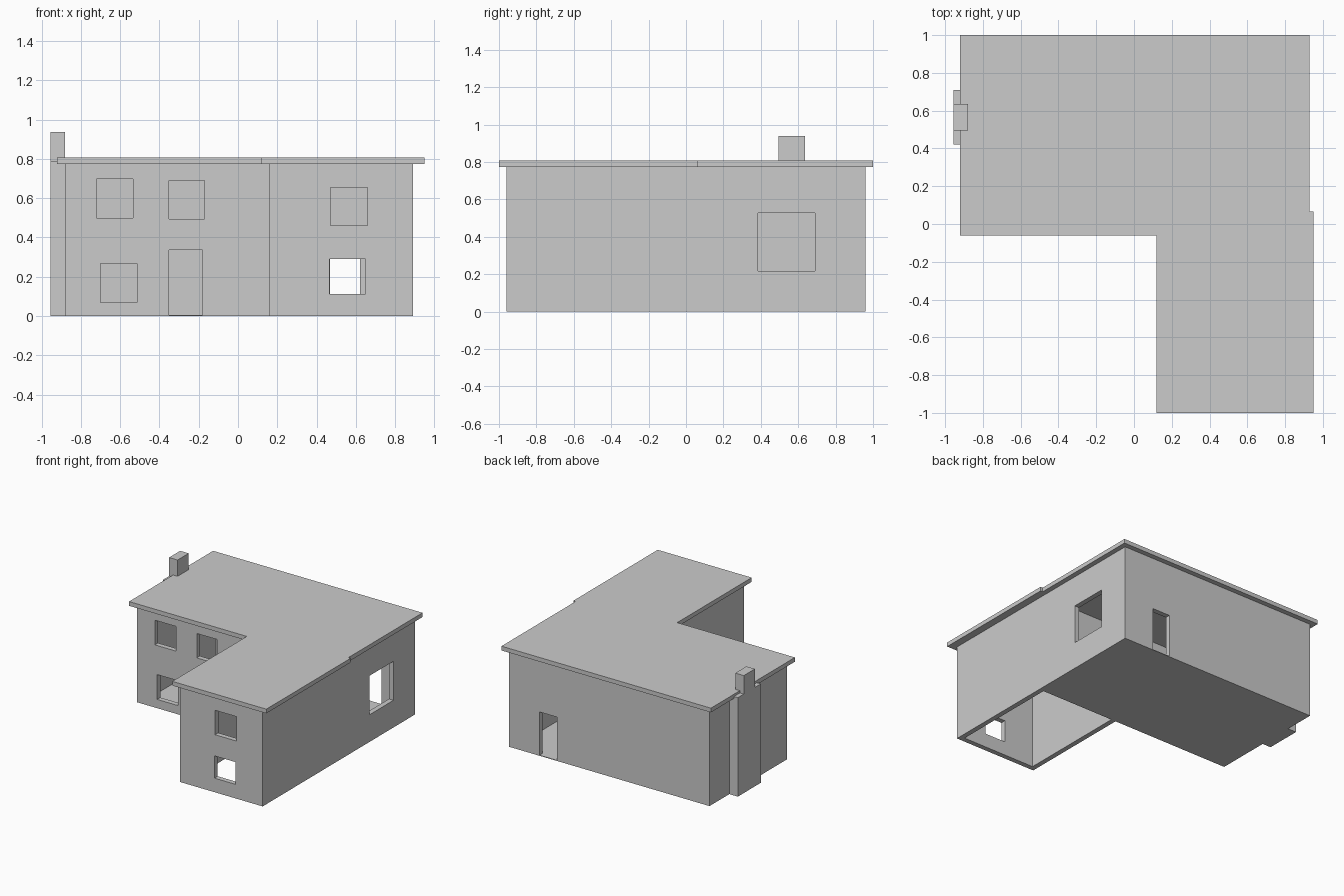
import bpy, bmesh

if "Cube" in bpy.data.objects:
    bpy.data.objects.remove(bpy.data.objects["Cube"])

WALL_TOP, ROOF_TOP, T = 0.774, 0.808, 0.04


def prism(name, outline, z0, z1):
    """Extrude a flat outline from z0 to z1."""
    bm = bmesh.new()
    base = bm.faces.new([bm.verts.new((x, y, z0)) for x, y in outline])
    ext = bmesh.ops.extrude_face_region(bm, geom=[base])
    for v in ext["geom"]:
        if isinstance(v, bmesh.types.BMVert):
            v.co.z = z1
    bmesh.ops.recalc_face_normals(bm, faces=bm.faces)
    me = bpy.data.meshes.new(name)
    bm.to_mesh(me)
    bm.free()
    ob = bpy.data.objects.new(name, me)
    bpy.context.collection.objects.link(ob)
    return ob


def box(name, x0, x1, y0, y1, z0, z1):
    return prism(name, [(x0, y0), (x1, y0), (x1, y1), (x0, y1)], z0, z1)


def cut(target, *bounds):
    """Subtract a box from the target and bake the result."""
    cutter = box("cutter", *bounds)
    cutter.hide_render = True
    mod = target.modifiers.new("cut", "BOOLEAN")
    mod.operation, mod.solver, mod.object = "DIFFERENCE", "EXACT", cutter
    bpy.context.view_layer.update()
    deps = bpy.context.evaluated_depsgraph_get()
    mesh = bpy.data.meshes.new_from_object(target.evaluated_get(deps))
    target.modifiers.clear()
    target.data = mesh
    bpy.data.objects.remove(cutter)


# Main block: hollow, with a thin floor
main = box("main_walls", -0.88, 0.89, -0.02, 0.96, 0, WALL_TOP)
cut(main, -0.88 + T, 0.89 - T, -0.02 + T, 0.96 - T, 0.005, 1)

# Front windows and front door (x0, x1, z0, z1)
for x0, x1, z0, z1 in [(-0.72, -0.535, 0.50, 0.697), (-0.35, -0.17, 0.495, 0.69),
                       (-0.70, -0.515, 0.07, 0.268), (-0.35, -0.18, 0.005, 0.335)]:
    cut(main, x0, x1, -0.1, 0.1, z0, z1)

# Back door and the matching doorway into the wing
cut(main, 0.467, 0.622, -0.1, 1.1, 0.005, 0.35)

# Side window
cut(main, 0.8, 1.0, 0.385, 0.69, 0.217, 0.528)

# Wing: hollow, open at the bottom and towards the main block
wing = box("wing_walls", 0.16, 0.89, -0.96, -0.02, 0, WALL_TOP)
cut(wing, 0.16 + T, 0.89 - T, -0.96 + T, 0.1, -0.1, 1)
for x0, x1, z0, z1 in [(0.47, 0.66, 0.46, 0.655), (0.465, 0.648, 0.112, 0.29)]:
    cut(wing, x0, x1, -1.1, -0.85, z0, z1)

# Flat roof with overhang
prism("roof", [(-0.92, -0.06), (0.12, -0.06), (0.12, -1), (0.95, -1), (0.95, 0.065),
               (0.93, 0.065), (0.93, 1), (-0.92, 1)], WALL_TOP, ROOF_TOP)

# Chimney breast and stack
box("chimney_breast", -0.955, -0.88, 0.42, 0.71, 0, 0.79)
box("chimney_stack", -0.955, -0.88, 0.495, 0.635, 0.79, 0.938)
